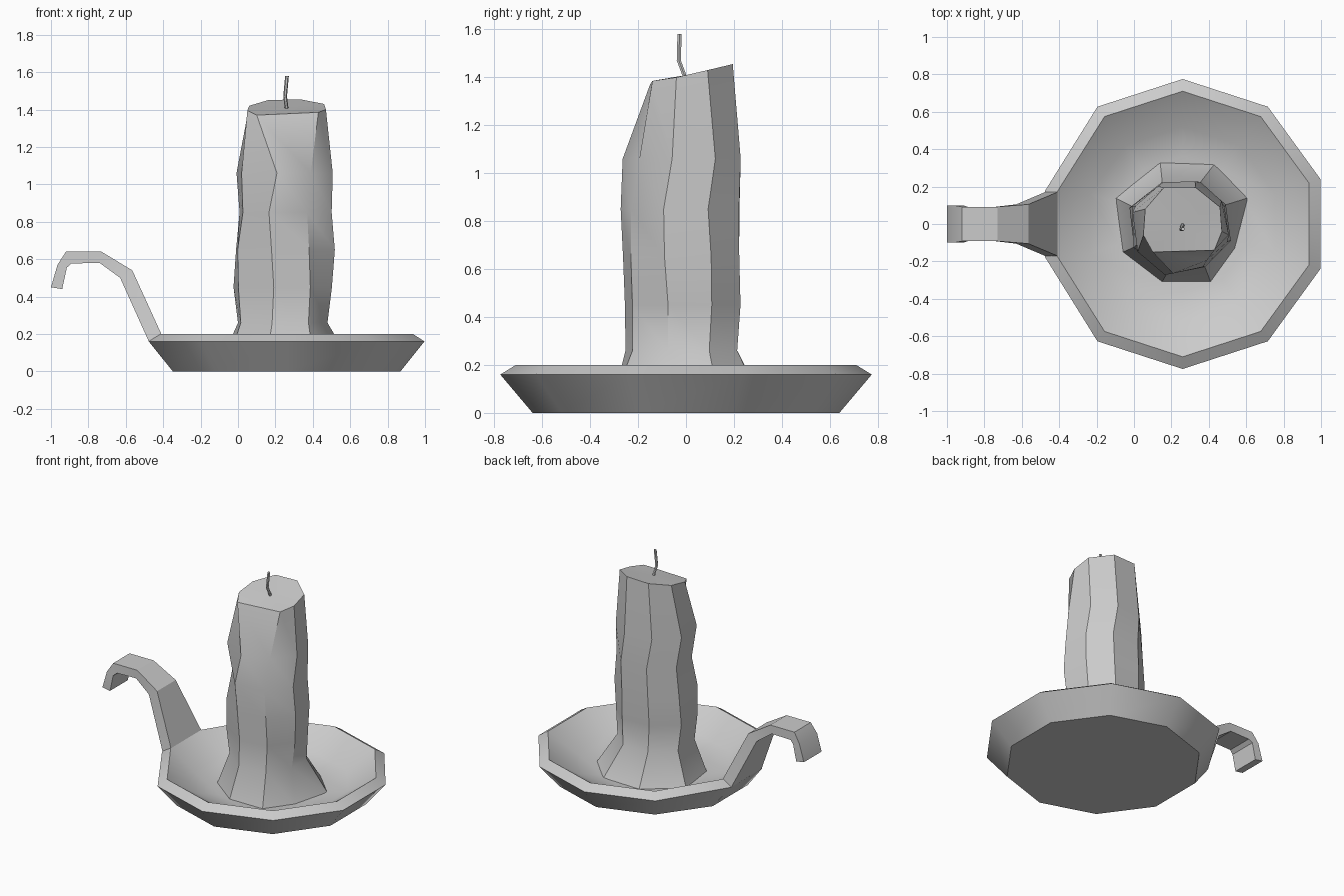
import bpy, bmesh
from math import sin, cos, radians

if "Cube" in bpy.data.objects:
    bpy.data.objects.remove(bpy.data.objects["Cube"])

CX = 0.26  # axis of dish and candle


def loft(name, rings, poke_end=False, angle=30):
    """Skin a list of equal-length point rings and cap both ends."""
    bm = bmesh.new()
    loops = [[bm.verts.new(p) for p in ring] for ring in rings]
    n = len(loops[0])
    for a, b in zip(loops, loops[1:]):
        for i in range(n):
            j = (i + 1) % n
            bm.faces.new((a[i], a[j], b[j], b[i]))
    bm.faces.new(loops[0])
    end = bm.faces.new(loops[-1])
    if poke_end:
        bmesh.ops.poke(bm, faces=[end])
    bmesh.ops.recalc_face_normals(bm, faces=bm.faces[:])
    me = bpy.data.meshes.new(name)
    bm.to_mesh(me)
    bm.free()
    ob = bpy.data.objects.new(name, me)
    bpy.context.collection.objects.link(ob)
    bpy.ops.object.select_all(action='DESELECT')
    ob.select_set(True)
    bpy.context.view_layer.objects.active = ob
    bpy.ops.object.shade_smooth_by_angle(angle=radians(angle))
    return ob


# Ten-sided dish, left side narrowed where the handle joins the rim
def dish_ring(r, z, neck=None):
    pts = []
    for k in range(10):
        a = radians(18 + 36 * k)
        x, y = CX + r * cos(a), r * sin(a)
        if neck and k in (4, 5):
            y = neck if k == 4 else -neck
        pts.append((x, y, z))
    return pts


loft("dish", [dish_ring(0.64, 0), dish_ring(0.775, 0.16, 0.175),
              dish_ring(0.71, 0.20, 0.165), dish_ring(0.52, 0.075),
              dish_ring(0.36, 0.04)], angle=40)

# Handle strap: outer/upper and inner/lower profile points with half widths
strap = [  # lower x, z, upper x, z, half width
    (-0.477, 0.16, -0.41, 0.20, 0.17),
    (-0.63, 0.50, -0.565, 0.54, 0.105),
    (-0.74, 0.58, -0.73, 0.64, 0.092),
    (-0.89, 0.577, -0.92, 0.64, 0.092),
    (-0.915, 0.555, -0.965, 0.57, 0.1),
    (-0.94, 0.44, -1.0, 0.45, 0.1),
]
loft("handle", [[(lx, -w, lz), (lx, w, lz), (ux, w, uz), (ux, -w, uz)]
                for lx, lz, ux, uz, w in strap], angle=20)

# Candle: flared foot, uneven eight-sided body, slanted top
foot = [(0.54, -0.13), (0.41, -0.31), (0.15, -0.31), (-0.06, -0.15),
        (-0.10, 0.14), (0.14, 0.33), (0.43, 0.32), (0.61, 0.14)]
body = [(0.49, -0.08), (0.38, -0.23), (0.18, -0.26), (0.01, -0.12),
        (0.0, 0.09), (0.15, 0.215), (0.35, 0.22), (0.48, 0.10)]
top = [(0.47, -0.04, 1.40), (0.43, -0.14, 1.385), (0.10, -0.15, 1.37),
       (0.05, -0.06, 1.395), (0.06, 0.08, 1.42), (0.16, 0.195, 1.45),
       (0.33, 0.195, 1.455), (0.46, 0.09, 1.43)]
levels = [  # height, twist in degrees, scale of each column
    (0.26, 0, (0.95, 0.97, 0.97, 0.98, 1.0, 0.98, 0.97, 0.97)),
    (0.45, 2, (1.04, 0.99, 0.97, 1.05, 1.08, 1.02, 1.02, 1.0)),
    (0.65, 0, (1.12, 1.0, 1.01, 1.05, 1.04, 1.03, 1.01, 1.05)),
    (0.85, -2, (1.06, 0.98, 1.06, 0.92, 0.98, 1.02, 1.02, 1.0)),
    (1.06, 6, (1.04, 0.90, 0.99, 1.02, 1.0, 1.0, 1.0, 1.0)),
]
rings = [[(x, y, 0.035) for x, y in foot]]
for z, twist, scales in levels:
    c, s = cos(radians(twist)), sin(radians(twist))
    rings.append([(CX + k * ((x - CX) * c - y * s),
                   k * ((x - CX) * s + y * c), z)
                  for (x, y), k in zip(body, scales)])
rings.append(top)
loft("candle", rings, poke_end=True, angle=35)

# Bent wick
path = [(0.262, 0.0, 1.39), (0.252, -0.03, 1.47), (0.262, -0.027, 1.58)]
loft("wick", [[(x + 0.01 * cos(radians(60 * k)), y + 0.01 * sin(radians(60 * k)), z)
               for k in range(6)] for x, y, z in path])
